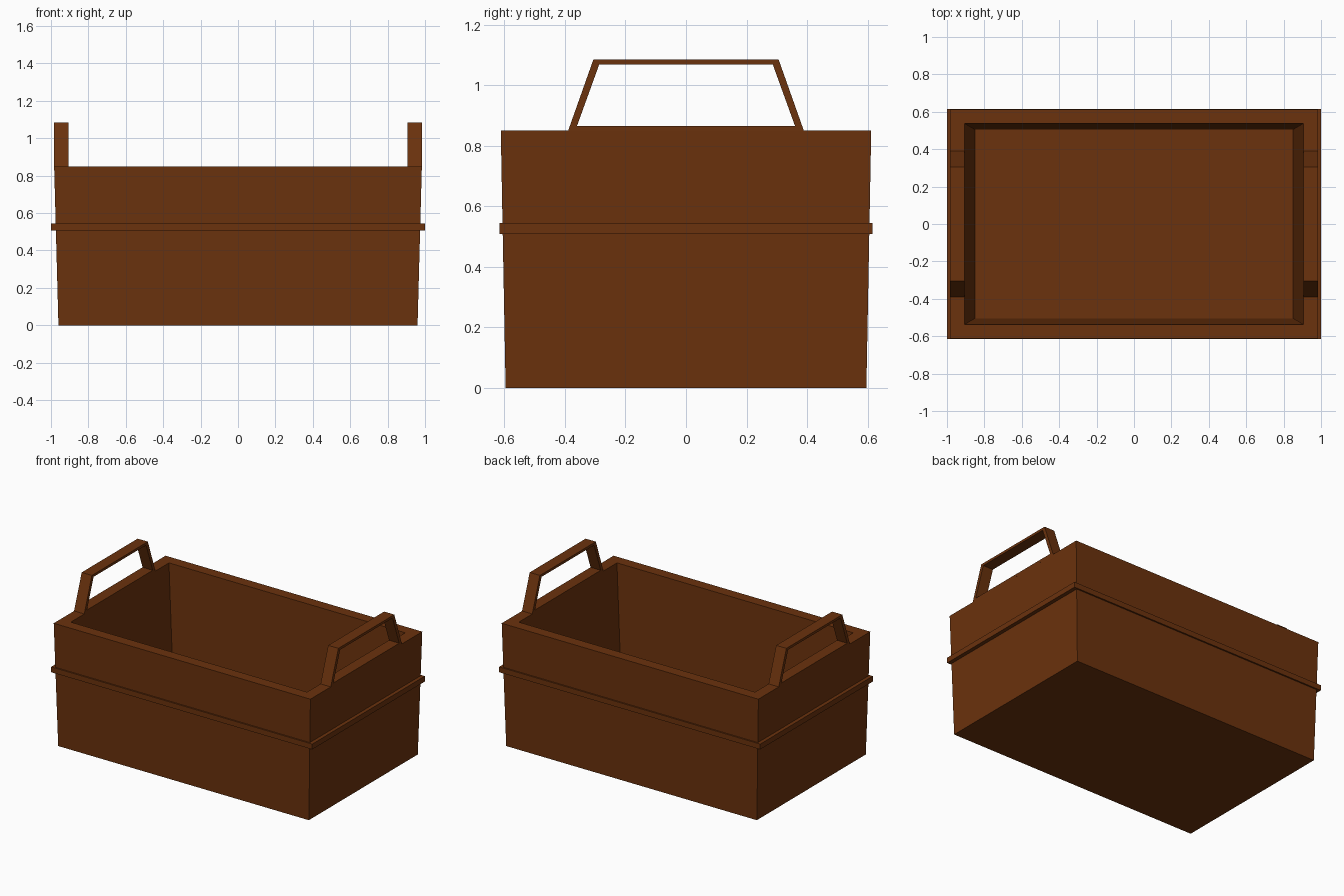
import bpy
import bmesh

old = bpy.data.objects.get("Cube")
if old:
    bpy.data.objects.remove(old, do_unlink=True)

wood = bpy.data.materials.new("brown_wood")
wood.use_nodes = True
COLOUR = (0.147, 0.032, 0.004, 1)
wood.diffuse_color = COLOUR
wood.node_tree.nodes["Principled BSDF"].inputs["Base Color"].default_value = COLOUR


def finish(name, bm):
    bmesh.ops.recalc_face_normals(bm, faces=bm.faces)
    mesh = bpy.data.meshes.new(name)
    bm.to_mesh(mesh)
    bm.free()
    mesh.materials.append(wood)
    obj = bpy.data.objects.new(name, mesh)
    bpy.context.collection.objects.link(obj)
    return obj


def skin(bm, loops, closed):
    """Join successive four-point loops with quads."""
    rings = [[bm.verts.new(p) for p in loop] for loop in loops]
    pairs = list(zip(rings, rings[1:]))
    if closed:
        pairs.append((rings[-1], rings[0]))
    for a, b in pairs:
        for i in range(4):
            j = (i + 1) % 4
            bm.faces.new((a[i], a[j], b[j], b[i]))
    return rings


def rect(x, y, z):
    return [(-x, -y, z), (x, -y, z), (x, y, z), (-x, y, z)]


# Tapered open crate: outer wall, flat rim, sloping inner wall, floor
bm = bmesh.new()
rings = skin(bm, [rect(0.96, 0.596, 0), rect(0.983, 0.612, 0.85),
                  rect(0.905, 0.537, 0.85), rect(0.85, 0.505, 0.04)], False)
bm.faces.new(rings[0])
bm.faces.new(rings[-1])
finish("crate_body", bm)

# Raised band around the walls
bm = bmesh.new()
skin(bm, [rect(0.97, 0.6, 0.508), rect(1.0, 0.616, 0.508),
          rect(1.0, 0.616, 0.545), rect(0.97, 0.6, 0.545)], True)
finish("crate_band", bm)


# Trapezoid handle frames on both ends
def trapezoid(x, base, top, low, high):
    return [(x, -base, low), (x, base, low), (x, top, high), (x, -top, high)]


for name, side in (("left_handle", 1), ("right_handle", -1)):
    bm = bmesh.new()
    outer, inner = side * 0.983, side * 0.905
    skin(bm, [trapezoid(outer, 0.39, 0.306, 0.848, 1.085),
              trapezoid(inner, 0.39, 0.306, 0.848, 1.085),
              trapezoid(inner, 0.36, 0.287, 0.866, 1.068),
              trapezoid(outer, 0.36, 0.287, 0.866, 1.068)], True)
    finish(name, bm)
